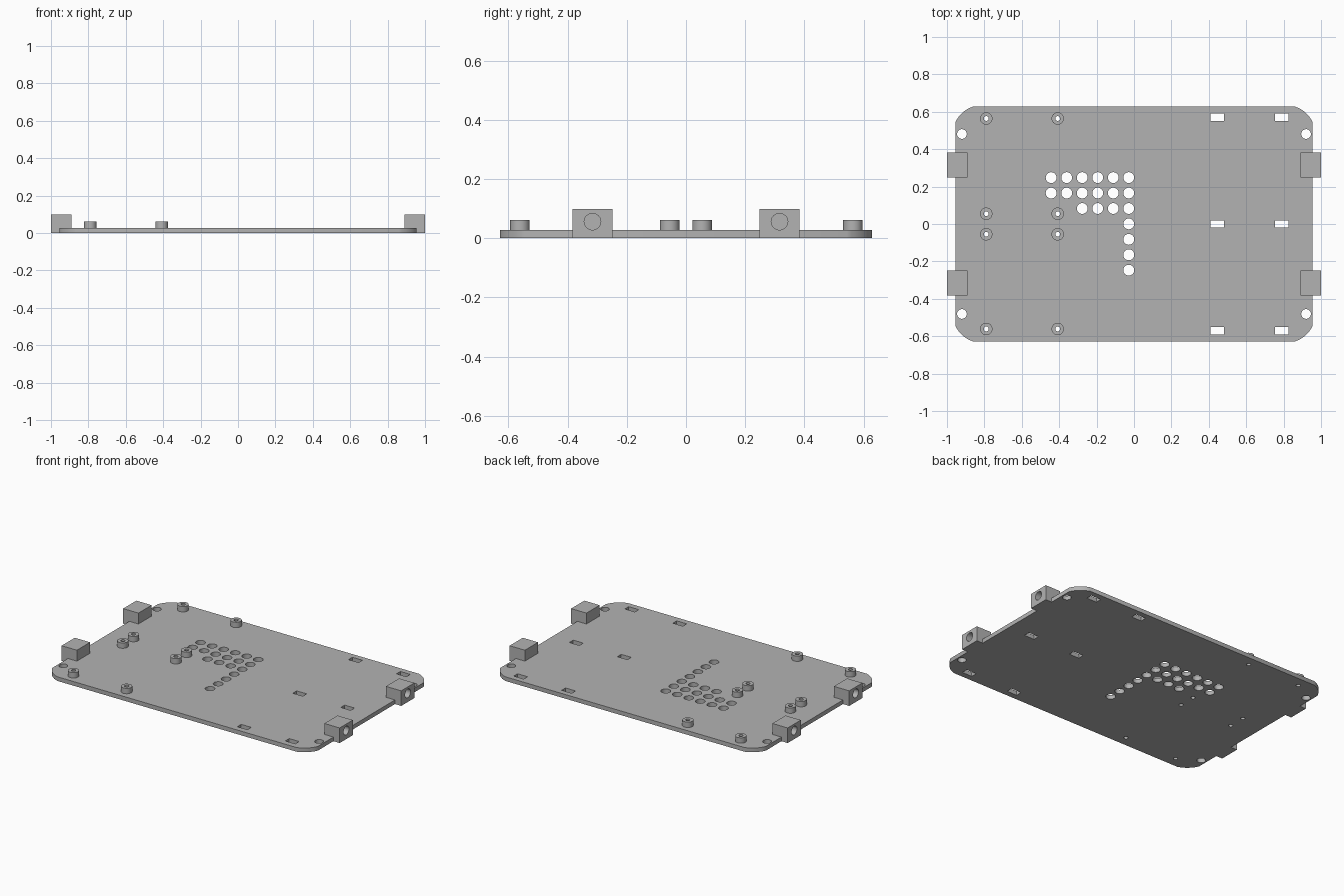
import bpy, math

if "Cube" in bpy.data.objects:
    bpy.data.objects.remove(bpy.data.objects["Cube"])

grey = bpy.data.materials.new("grey plastic")
grey.diffuse_color = (0.45, 0.45, 0.45, 1)
grey.use_nodes = True
grey.node_tree.nodes["Principled BSDF"].inputs["Base Color"].default_value = grey.diffuse_color


def circle(cx, cy, r, n=32):
    return [(cx + r * math.cos(2 * math.pi * i / n),
             cy + r * math.sin(2 * math.pi * i / n)) for i in range(n)]


def rect(cx, cy, w, h):
    return [(cx + sx * w / 2, cy + sy * h / 2)
            for sx, sy in ((-1, -1), (1, -1), (1, 1), (-1, 1))]


def finish(ob):
    ob.data.materials.clear()
    ob.data.materials.append(grey)
    bpy.ops.object.select_all(action='DESELECT')
    ob.select_set(True)
    bpy.context.view_layer.objects.active = ob
    bpy.ops.object.shade_smooth_by_angle(angle=math.radians(30))


def extruded(name, loops, z0, z1):
    """Flat outline (first loop) with holes (other loops), extruded upward."""
    cu = bpy.data.curves.new(name, 'CURVE')
    cu.dimensions = '2D'
    cu.fill_mode = 'BOTH'
    cu.extrude = (z1 - z0) / 2
    for loop in loops:
        sp = cu.splines.new('POLY')
        sp.points.add(len(loop) - 1)
        for p, (x, y) in zip(sp.points, loop):
            p.co = (x, y, 0, 1)
        sp.use_cyclic_u = True
    tmp = bpy.data.objects.new(name + "_outline", cu)
    bpy.context.collection.objects.link(tmp)
    bpy.context.view_layer.update()
    me = bpy.data.meshes.new_from_object(
        tmp.evaluated_get(bpy.context.evaluated_depsgraph_get()))
    bpy.data.objects.remove(tmp)
    for v in me.vertices:
        v.co.z += (z0 + z1) / 2
    ob = bpy.data.objects.new(name, me)
    bpy.context.collection.objects.link(ob)
    # Weld cap and wall vertices
    import bmesh
    bm = bmesh.new()
    bm.from_mesh(me)
    bmesh.ops.remove_doubles(bm, verts=bm.verts, dist=1e-5)
    bmesh.ops.recalc_face_normals(bm, faces=bm.faces)
    bm.to_mesh(me)
    bm.free()
    finish(ob)
    return ob


T = 0.027            # plate thickness
PX, PY = 0.955, 0.628

# Plate outline: shallow arc at each corner
a, b, bulge, steps = (PX, 0.543), (0.86, PY), 0.014, 8
arc = []
for i in range(steps + 1):
    t = i / steps
    k = 4 * t * (1 - t) * bulge * 0.71
    arc.append((a[0] + (b[0] - a[0]) * t + k, a[1] + (b[1] - a[1]) * t + k))
arc = [(min(x, PX), min(y, PY)) for x, y in arc]
outline = (arc + [(-x, y) for x, y in reversed(arc)]
           + [(-x, -y) for x, y in arc] + [(x, -y) for x, y in reversed(arc)])

posts = [(x, y) for x in (-0.79, -0.408) for y in (0.564, 0.055, -0.055, -0.561)]
holes = [circle(x, y, 0.013, 20) for x, y in posts]
# Corner screw holes
holes += [circle(sx * 0.92, sy * 0.481, 0.026) for sx in (-1, 1) for sy in (-1, 1)]
# Strap slots
holes += [rect(x, y, 0.072, 0.04) for x in (0.444, 0.789) for y in (0.572, 0, -0.57)]
# Vent holes: each row ends at the same right-hand column
for row, count in enumerate((6, 6, 4, 1, 1, 1, 1)):
    holes += [circle(-0.028 - 0.083 * c, 0.248 - 0.0825 * row, 0.029)
              for c in range(count)]
extruded("base_plate", [outline] + holes, 0, T)

# Hollow standoffs
for i, (x, y) in enumerate(posts):
    extruded(f"standoff_{i + 1}", [circle(x, y, 0.033), circle(x, y, 0.013, 20)],
             T, 0.062)

# Side mounting blocks with a blind hole in the outer face
for sx, side in ((-1, "left"), (1, "right")):
    for sy, end in ((-1, "front"), (1, "back")):
        bpy.ops.mesh.primitive_cylinder_add(
            vertices=32, radius=0.028, depth=0.16,
            location=(sx * 1.0, sy * 0.316, 0.056), rotation=(0, math.pi / 2, 0))
        cutter = bpy.context.object
        cutter.name = f"hole_cutter_{side}_{end}"
        cutter.hide_render = True
        cutter.display_type = 'WIRE'
        bpy.ops.mesh.primitive_cube_add(size=1, location=(sx * 0.945, sy * 0.316, 0.049))
        block = bpy.context.object
        block.name = f"mounting_block_{side}_{end}"
        block.scale = (0.11, 0.135, 0.098)
        bpy.ops.object.transform_apply(location=False, rotation=False, scale=True)
        mod = block.modifiers.new("blind_hole", 'BOOLEAN')
        mod.operation = 'DIFFERENCE'
        mod.object = cutter
        mod.solver = 'EXACT'
        bpy.ops.object.modifier_apply(modifier=mod.name)
        bpy.data.objects.remove(cutter)
        finish(block)
